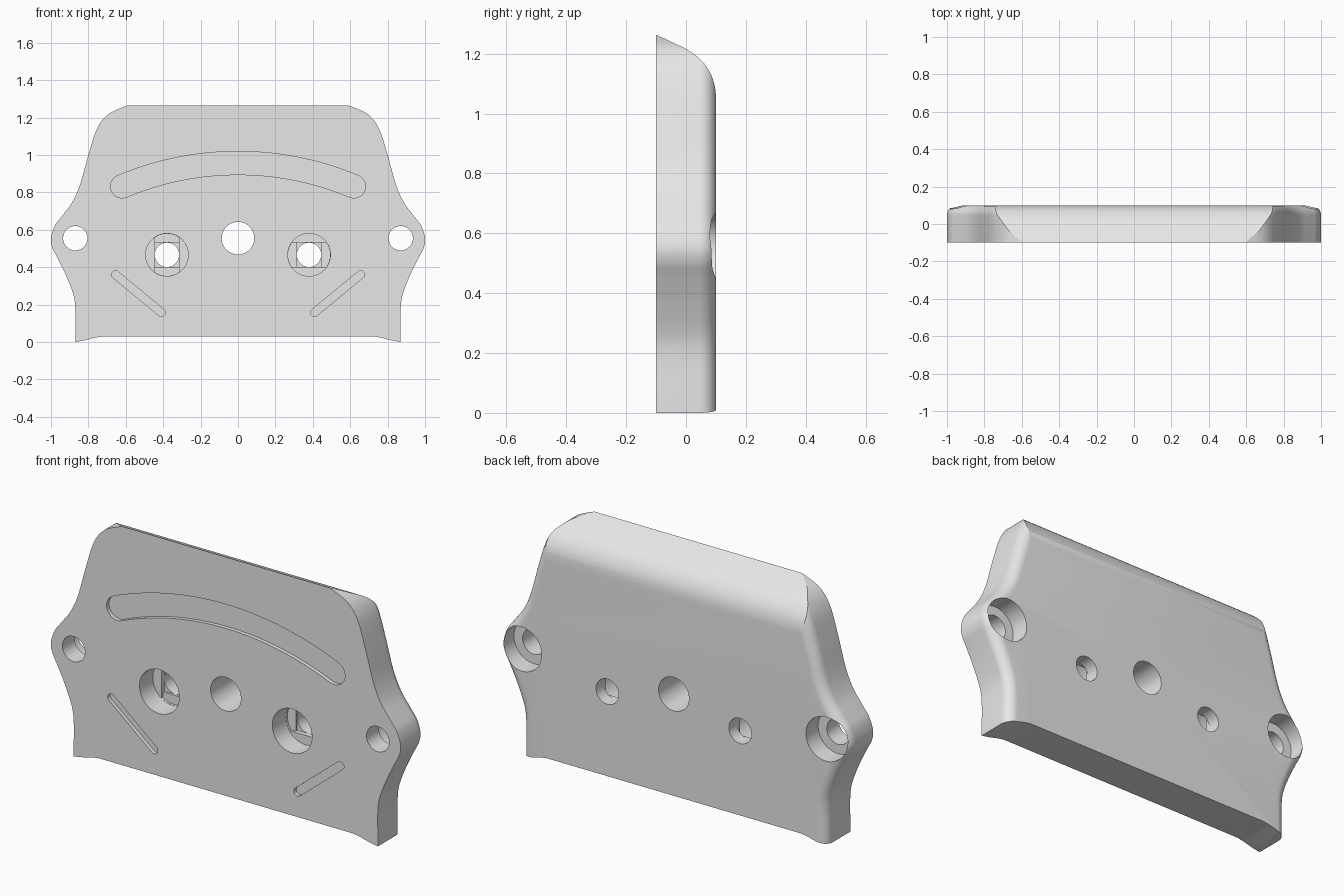
import bpy, bmesh, math
from mathutils import Vector

if "Cube" in bpy.data.objects:
    bpy.data.objects.remove(bpy.data.objects["Cube"])

BACK, FRONT, FILLET = 0.1, -0.1, 0.055

grey = bpy.data.materials.new("light grey")
grey.diffuse_color = (0.8, 0.8, 0.8, 1)
grey.use_nodes = True
grey.node_tree.nodes["Principled BSDF"].inputs["Base Color"].default_value = grey.diffuse_color


def loft(name, rings):
    """Closed solid through matching rings of 3D points."""
    bm = bmesh.new()
    loops = [[bm.verts.new(p) for p in ring] for ring in rings]
    n = len(loops[0])
    for a, b in zip(loops, loops[1:]):
        for i in range(n):
            j = (i + 1) % n
            bm.faces.new((a[i], a[j], b[j], b[i]))
    bm.faces.new(loops[0])
    bm.faces.new(loops[-1][::-1])
    bmesh.ops.recalc_face_normals(bm, faces=bm.faces)
    me = bpy.data.meshes.new(name)
    bm.to_mesh(me)
    bm.free()
    ob = bpy.data.objects.new(name, me)
    bpy.context.collection.objects.link(ob)
    me.materials.append(grey)
    return ob


def prism(name, pts, y0, y1):
    return loft(name, [[(x, y, z) for x, z in pts] for y in (y0, y1)])


def arc(cx, cz, r, a0, a1, n):
    return [(cx + r * math.cos(a0 + (a1 - a0) * i / n),
             cz + r * math.sin(a0 + (a1 - a0) * i / n)) for i in range(n + 1)]


def circle(cx, cz, r, n=48):
    return arc(cx, cz, r, 0, 2 * math.pi, n)[:-1]


def spline(pts, steps=6):
    """Smooth curve through all points."""
    p = [Vector(q) for q in pts]
    p = [2 * p[0] - p[1]] + p + [2 * p[-1] - p[-2]]
    out = []
    for a, b, c, d in zip(p, p[1:], p[2:], p[3:]):
        for i in range(steps):
            t = i / steps
            out.append(0.5 * (2 * b + (c - a) * t + (2 * a - 5 * b + 4 * c - d) * t * t
                              + (3 * b - a - 3 * c + d) * t ** 3))
    return out + [p[-2]]


def cut(body, cutter, op='DIFFERENCE'):
    mod = body.modifiers.new(cutter.name, 'BOOLEAN')
    mod.operation, mod.solver, mod.object = op, 'EXACT', cutter
    bpy.context.view_layer.objects.active = body
    bpy.ops.object.modifier_apply(modifier=mod.name)
    bpy.data.objects.remove(cutter)


# Outline: concave flanks, round ears and rounded shoulders
side = spline([(0.87, -0.1), (0.87, 0.05), (0.87, 0.18), (0.882, 0.26), (0.923, 0.364),
               (0.965, 0.45), (0.993, 0.505), (1.0, 0.556), (0.98, 0.62), (0.942, 0.672),
               (0.888, 0.745), (0.845, 0.84), (0.80, 1.0), (0.754, 1.14), (0.695, 1.217),
               (0.60, 1.262)])
side[-1] = Vector((0.59, 1.265))
outline = side + [Vector((-p.x, p.y)) for p in reversed(side)]


def inset(d):
    """Outline moved inwards, leaving the bottom ends level."""
    out = []
    last = len(outline) - 1
    for i, p in enumerate(outline):
        t = (outline[min(i + 1, last)] - outline[max(i - 1, 0)]).normalized()
        out.append((p.x - t.y * d, p.y + t.x * d))
    return out


# Plate with a rounded back edge
rings = [[(x, FRONT, z) for x, z in inset(0)]]
for k in range(9):
    a = math.pi / 2 * k / 8
    y = BACK - FILLET + FILLET * math.sin(a)
    rings.append([(x, y, z) for x, z in inset(FILLET * (1 - math.cos(a)))])
plate = loft("mounting_plate", rings)

# Sloped top rolling over into the back
roll = [(-0.3, 1.357), (-0.02, 1.226)]
for i in range(1, 15):
    t = i / 14
    roll.append(((1 - t) ** 2 * -0.02 + (2 * t * (1 - t) + t * t) * 0.1,
                 (1 - t) ** 2 * 1.226 + 2 * t * (1 - t) * 1.171 + t * t * 1.05))
roll += [(0.1, 1.0), (0.3, 1.0), (0.3, 1.6), (-0.3, 1.6)]
# keep the cutter clear of the flat back face
roll = [(y + (0.0005 if y == 0.1 and z <= 1.0 else 0), z) for y, z in roll]
cut(plate, loft("top_cutter", [[(x, y, z) for y, z in roll] for x in (-1.2, 1.2)]))

# Raised bottom edge with two low feet
foot = [(0.73, 0.029), (0.77, 0.022), (0.82, 0.009), (0.87, 0.0), (1.1, 0.0)]
bottom = [(-x, z) for x, z in reversed(foot)] + foot + [(1.1, -0.3), (-1.1, -0.3)]
cut(plate, prism("bottom_cutter", bottom, -0.3, 0.3))

# Central bore
cut(plate, prism("centre_bore", circle(0, 0.555, 0.087), -0.3, 0.3))

for s in (-1, 1):
    # Ear holes, counterbored from the back
    cut(plate, prism("ear_hole", circle(s * 0.87, 0.555, 0.065), -0.3, 0.3))
    cut(plate, prism("ear_counterbore", circle(s * 0.87, 0.555, 0.114), 0.0, 0.3))

    # Inner holes, counterbored from the front with a stepped floor
    cx, cz, r = s * 0.38, 0.466, 0.065
    cut(plate, prism("inner_hole", circle(cx, cz, r), -0.3, 0.3))
    cut(plate, prism("inner_counterbore", circle(cx, cz, 0.114), -0.3, 0.01))
    a = math.acos(r / 0.113)
    slot = arc(cx, cz, 0.113, a, math.pi - a, 10) + arc(cx, cz, 0.113, math.pi + a, 2 * math.pi - a, 10)
    square = [(cx - r, cz - r), (cx + r, cz - r), (cx + r, cz + r), (cx - r, cz + r)]
    if s > 0:  # slot turned a quarter on this side
        slot = [(cx + (z - cz), cz - (x - cx)) for x, z in slot]
    cut(plate, prism("floor_slot", slot, -0.05, 0.022))
    cut(plate, prism("floor_square", square, -0.05, 0.034))

    # Slanted grooves
    a = math.atan2(0.205, s * 0.25)
    groove = (arc(s * 0.655, 0.36, 0.021, a - math.pi / 2, a + math.pi / 2, 10)
              + arc(s * 0.41, 0.158, 0.021, a + math.pi / 2, a + 3 * math.pi / 2, 10))
    cut(plate, prism("slanted_groove", groove, -0.3, FRONT + 0.02))

# Long arched groove
R, w, half = 1.6, 0.062, math.asin(0.62 / 1.6)
lo, hi, oz = math.pi / 2 - half, math.pi / 2 + half, 0.957 - 1.6


def cap(a, start):
    return arc(R * math.cos(a), oz + R * math.sin(a), w, start, start + math.pi, 12)[1:-1]


arch = (arc(0, oz, R + w, lo, hi, 40) + cap(hi, hi)
        + arc(0, oz, R - w, hi, lo, 40) + cap(lo, lo + math.pi))
cut(plate, prism("arched_groove", arch, -0.3, FRONT + 0.02))

# Smooth curved walls, crisp edges
bpy.ops.object.select_all(action='DESELECT')
plate.select_set(True)
bpy.context.view_layer.objects.active = plate
bpy.ops.object.shade_smooth_by_angle(angle=math.radians(25))
